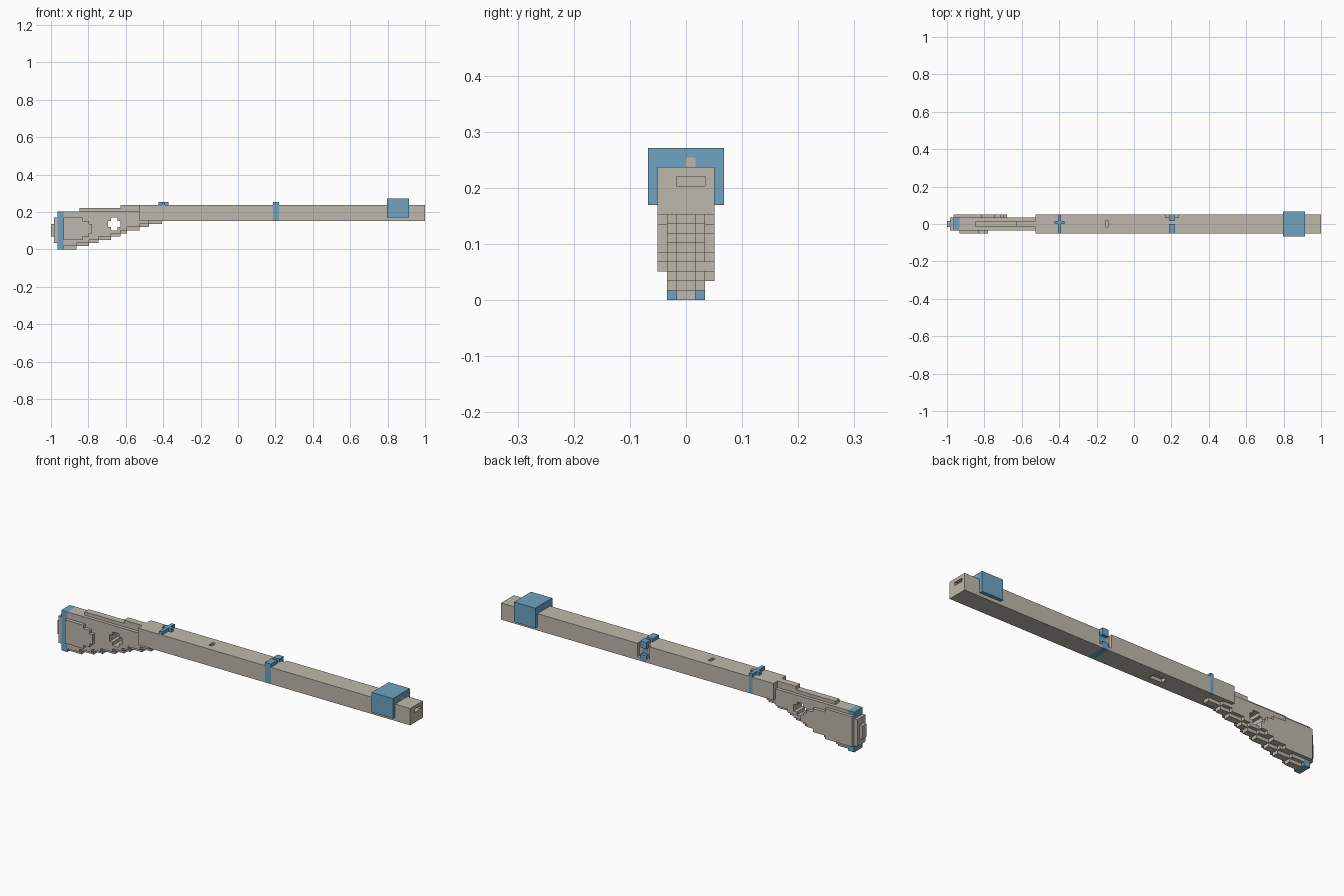
import bpy
import bmesh
import math

cube = bpy.data.objects.get("Cube")
if cube:
    bpy.data.objects.remove(cube, do_unlink=True)

U = 2 / 118  # size of one block


def material(name, rgb):
    m = bpy.data.materials.new(name)
    m.use_nodes = True
    m.diffuse_color = (*rgb, 1)
    m.node_tree.nodes["Principled BSDF"].inputs["Base Color"].default_value = (*rgb, 1)
    return m


GREY = material("warm grey", (0.515, 0.485, 0.418))
BLUE = material("steel blue", (0.156, 0.366, 0.527))


def box(x, y, z):
    """Set of block cells filling three half-open ranges."""
    return {(i, j, k) for i in range(*x) for j in range(*y) for k in range(*z)}


def build(name, cells, mat):
    """Turn block cells into one mesh made of their exposed faces."""
    bm = bmesh.new()
    verts = {}

    def vert(p):
        if p not in verts:
            verts[p] = bm.verts.new((p[0] * U - 1, p[1] * U, p[2] * U))
        return verts[p]

    for c in sorted(cells):
        for axis in range(3):
            a, b = (axis + 1) % 3, (axis + 2) % 3
            for side in (0, 1):
                n = list(c)
                n[axis] += 2 * side - 1
                if tuple(n) in cells:
                    continue
                loop = []
                for da, db in ((0, 0), (1, 0), (1, 1), (0, 1)):
                    p = list(c)
                    p[axis] += side
                    p[a] += da
                    p[b] += db
                    loop.append(vert(tuple(p)))
                bm.faces.new(loop if side else loop[::-1])
    # merge coplanar faces into large flat ones
    bmesh.ops.dissolve_limit(bm, angle_limit=0.01, verts=bm.verts[:], edges=bm.edges[:])
    mesh = bpy.data.meshes.new(name)
    bm.to_mesh(mesh)
    bm.free()
    mesh.materials.append(mat)
    ob = bpy.data.objects.new(name, mesh)
    bpy.context.collection.objects.link(ob)


# Barrel, with slots in the end, top and underside
barrel = box((28, 118), (-3, 3), (9, 14))
barrel -= box((116, 118), (-1, 2), (12, 13))
barrel -= box((50, 51), (-1, 1), (13, 14))
barrel -= box((49, 53), (-1, 1), (9, 10))

# Band around the barrel with a side recess and two raised lugs
side_recess = box((69, 73), (2, 3), (10, 14))
band = box((70, 72), (-3, 3), (9, 14))
barrel -= band | side_recess
band -= box((70, 72), (2, 3), (11, 13))
band -= box((70, 72), (0, 1), (13, 14))
barrel |= box((70, 72), (0, 1), (13, 14))
band |= box((70, 72), (-3, 0), (14, 15)) | box((70, 72), (1, 3), (14, 15))
build("barrel_band", band, BLUE)

# Rear sight: cross on top with a strip down the left side
strip = box((35, 36), (2, 3), (9, 14))
barrel -= strip
sight = box((35, 36), (-3, 3), (14, 15)) | box((34, 37), (0, 1), (14, 15)) | strip
build("rear_sight", sight, BLUE)

# End cover over the barrel, with a small sight block in its face
front_sight = box((112, 113), (0, 1), (14, 15))
cover = box((106, 113), (-4, 4), (10, 16)) - box((106, 113), (-3, 3), (9, 14))
build("end_cover", cover - front_sight, BLUE)
build("front_sight", front_sight, GREY)
build("barrel", barrel, GREY)

# Stock: stepped underside, a narrow keel one step lower, and a top ridge
steps = (8, 12, 15, 19, 22, 24, 28, 31, 35)
stock = box((4, 28), (-2, 2), (9, 12))
for level, end in enumerate(steps):
    stock |= box((4, end), (-1, 1), (level, level + 1))
    stock |= box((4, end), (-2, 2), (level + 1, level + 2))
stock |= box((9, 28), (-1, 1), (12, 13)) | box((22, 28), (-1, 1), (13, 14))
stock -= barrel


# Rounded cheek plates, larger on the left
def plate(start, length, half_height, y):
    cells = set()
    for k in range(12):
        t = (k + 0.5 - 6.5) / half_height
        if abs(t) < 1:
            end = start + round(length * math.sqrt(1 - t * t))
            cells |= box((start, end), (y, y + 1), (k, k + 1))
    return cells


stock |= plate(4, 9, 3.8, -3) | plate(2, 17, 4.7, 2)

# Cross-shaped hole through the stock
stock -= box((18, 22), (-3, 3), (7, 9)) | box((19, 21), (-3, 3), (6, 10))
build("stock", stock, GREY)

# Butt band and rounded butt pad
build("butt_band", box((2, 4), (-2, 2), (0, 12)), BLUE)
pad = box((1, 2), (-2, 2), (2, 10)) | box((0, 1), (-1, 1), (4, 8))
build("butt_pad", pad, GREY)
